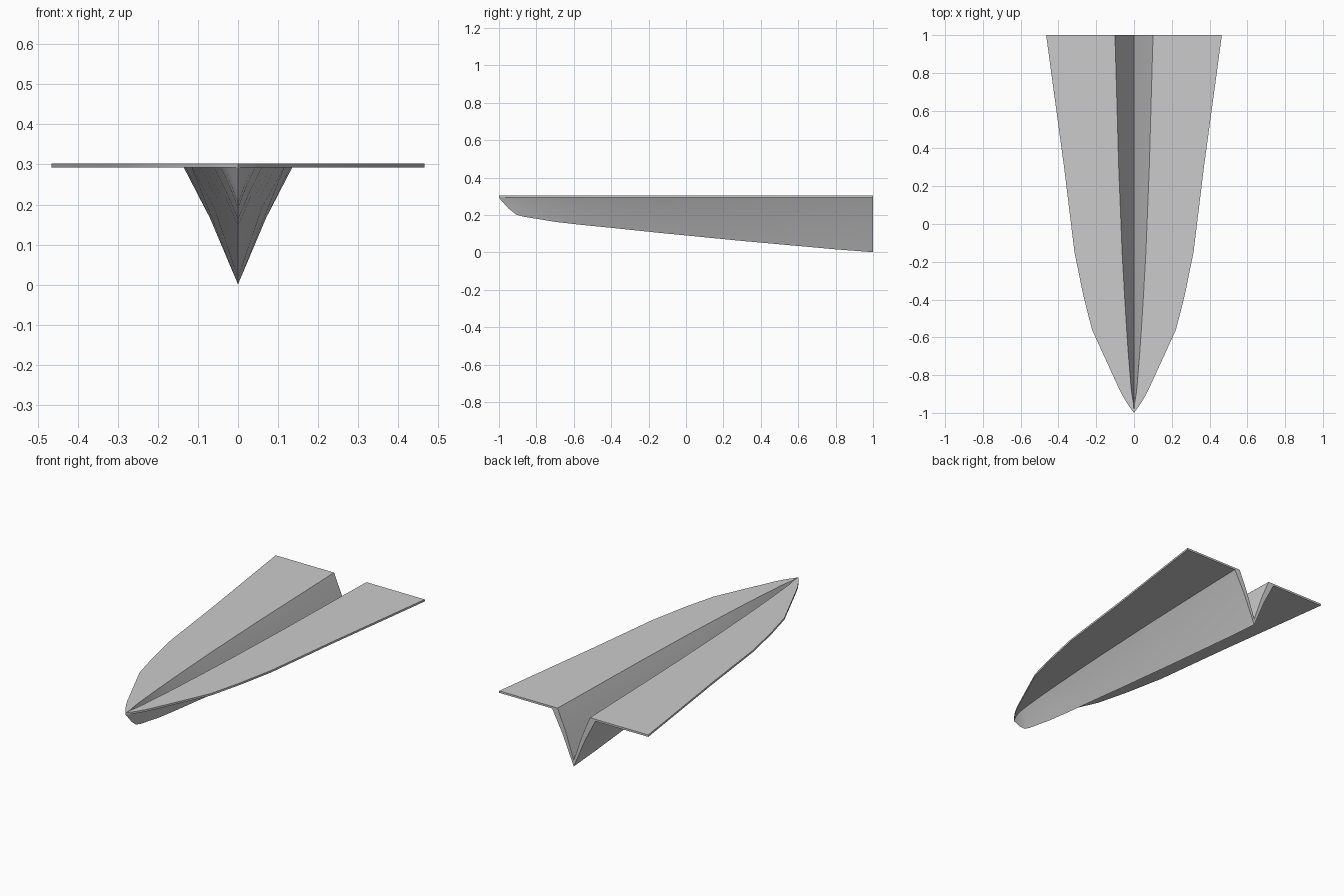
import bpy, bmesh, math

if "Cube" in bpy.data.objects:
    bpy.data.objects.remove(bpy.data.objects["Cube"])

TOP, UNDER = 0.303, 0.292   # wing plate upper and lower faces
MID_Z, MID_X = 0.57, 0.52   # bend point in the V-shaped walls

# Stations: y, wing half width, hull half width, keel z, groove half width, groove floor z
stations = [
    (-1.00, 0.000, 0.000, UNDER, 0.000, TOP),
    (-0.95, 0.036, 0.024, 0.235, 0.003, 0.297),
    (-0.91, 0.060, 0.036, 0.203, 0.010, 0.250),
    (-0.87, 0.080, 0.043, 0.191, 0.015, 0.228),
    (-0.70, 0.158, 0.060, 0.163, 0.029, 0.198),
    (-0.56, 0.222, 0.070, 0.147, 0.039, 0.182),
    (-0.38, 0.268, 0.082, 0.129, 0.050, 0.164),
    (-0.15, 0.315, 0.095, 0.105, 0.063, 0.140),
    (0.30, 0.370, 0.115, 0.061, 0.081, 0.096),
    (0.80, 0.438, 0.130, 0.016, 0.095, 0.052),
    (1.00, 0.465, 0.135, 0.001, 0.101, 0.037),
]


def half_section(bm, y, wing, hull, keel, groove, floor):
    pts = [
        (0, floor), (groove * MID_X, floor + (TOP - floor) * MID_Z),
        (groove, TOP), (wing, TOP), (wing, UNDER), (hull, UNDER),
        (hull * MID_X, keel + (UNDER - keel) * MID_Z), (0, keel),
    ]
    return [bm.verts.new((x, y, z)) for x, z in pts]


# Folded body with wings: loft one half, then mirror
bm = bmesh.new()
rings = [half_section(bm, *s) for s in stations]
for a, b in zip(rings, rings[1:]):
    for i in range(7):
        bm.faces.new((a[i], a[i + 1], b[i + 1], b[i]))
# Tail end cap
r = rings[-1]
for i in range(3):
    bm.faces.new((r[i], r[i + 1], r[6 - i], r[7 - i]))
bmesh.ops.remove_doubles(bm, verts=bm.verts, dist=0.0005)
# Mirrored half, welded along the centre fold
geom = bm.verts[:] + bm.edges[:] + bm.faces[:]
bmesh.ops.mirror(bm, geom=geom, axis='X', merge_dist=0.0005)
bmesh.ops.recalc_face_normals(bm, faces=bm.faces)

mesh = bpy.data.meshes.new("folded_glider_body")
bm.to_mesh(mesh)
bm.free()
obj = bpy.data.objects.new("folded_glider_body", mesh)
bpy.context.collection.objects.link(obj)
bpy.context.view_layer.objects.active = obj
obj.select_set(True)
bpy.ops.object.shade_smooth_by_angle(angle=math.radians(30))
